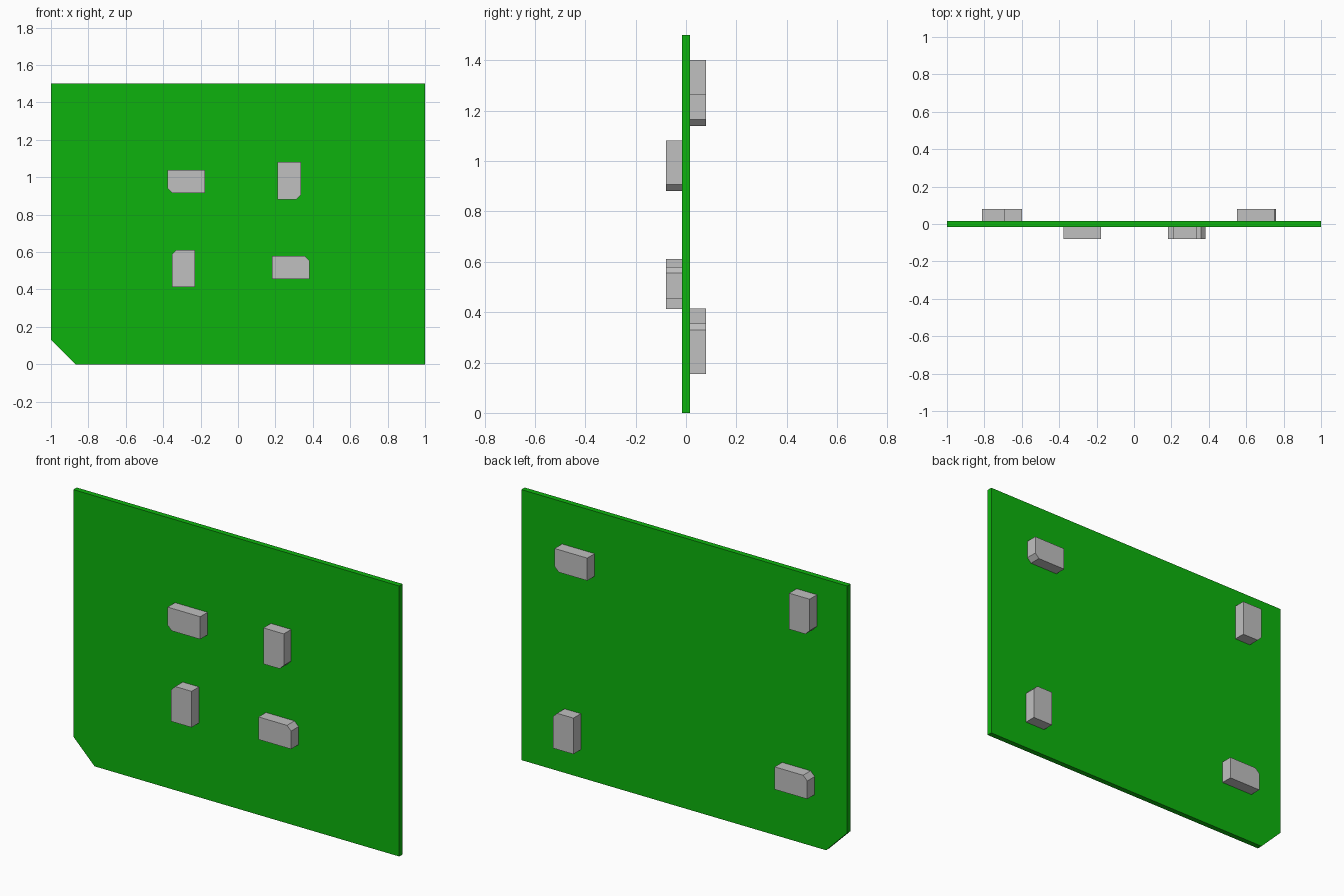
import bpy
import bmesh

default_cube = bpy.data.objects.get("Cube")
if default_cube:
    bpy.data.objects.remove(default_cube, do_unlink=True)


def make_material(name, colour):
    mat = bpy.data.materials.new(name)
    mat.use_nodes = True
    mat.diffuse_color = colour
    mat.node_tree.nodes["Principled BSDF"].inputs["Base Color"].default_value = colour
    return mat


green = make_material("board green", (0.004, 0.45, 0.004, 1))
grey = make_material("light grey", (0.53, 0.53, 0.53, 1))


def clipped_plate(name, mat, low, size, depth, side, level, clip):
    """Upright slab with one corner cut; side and level (-1 or 1) pick the corner."""
    (x0, z0), (width, height), (y0, y1) = low, size, depth
    outline = []
    for sx, sz in ((-1, -1), (1, -1), (1, 1), (-1, 1)):
        x = x0 + width * (sx > 0)
        z = z0 + height * (sz > 0)
        if (sx, sz) == (side, level):
            cut = [(x - sx * clip, z), (x, z - sz * clip)]
            outline += cut if sx * sz < 0 else cut[::-1]
        else:
            outline.append((x, z))

    bm = bmesh.new()
    face = bm.faces.new([bm.verts.new((x, y0, z)) for x, z in outline])
    extruded = bmesh.ops.extrude_face_region(bm, geom=[face])["geom"]
    verts = [v for v in extruded if isinstance(v, bmesh.types.BMVert)]
    bmesh.ops.translate(bm, verts=verts, vec=(0, y1 - y0, 0))
    bmesh.ops.recalc_face_normals(bm, faces=bm.faces)
    mesh = bpy.data.meshes.new(name)
    bm.to_mesh(mesh)
    bm.free()
    mesh.materials.append(mat)
    obj = bpy.data.objects.new(name, mesh)
    bpy.context.collection.objects.link(obj)
    return obj


# Board with a clipped lower corner
clipped_plate("board", green, (-1, 0), (2, 1.5), (-0.015, 0.015), -1, -1, 0.13)

# Small blocks: name, lower corner, lying or standing, clipped corner
LYING, STANDING = (0.2, 0.125), (0.125, 0.2)
FRONT, BACK = (-0.08, -0.015), (0.015, 0.08)
blocks = [
    ("front_upper_right_block", (-0.376, 0.915), LYING, FRONT, -1, -1),
    ("front_upper_left_block", (0.212, 0.882), STANDING, FRONT, 1, -1),
    ("front_lower_right_block", (-0.354, 0.412), STANDING, FRONT, -1, 1),
    ("front_lower_left_block", (0.182, 0.455), LYING, FRONT, 1, 1),
    ("back_upper_left_block", (0.55, 1.14), LYING, BACK, 1, -1),
    ("back_upper_right_block", (-0.814, 1.202), STANDING, BACK, -1, -1),
    ("back_lower_left_block", (0.635, 0.155), STANDING, BACK, 1, 1),
    ("back_lower_right_block", (-0.8, 0.29), LYING, BACK, -1, 1),
]
for name, low, size, depth, side, level in blocks:
    clipped_plate(name, grey, low, size, depth, side, level, 0.025)
